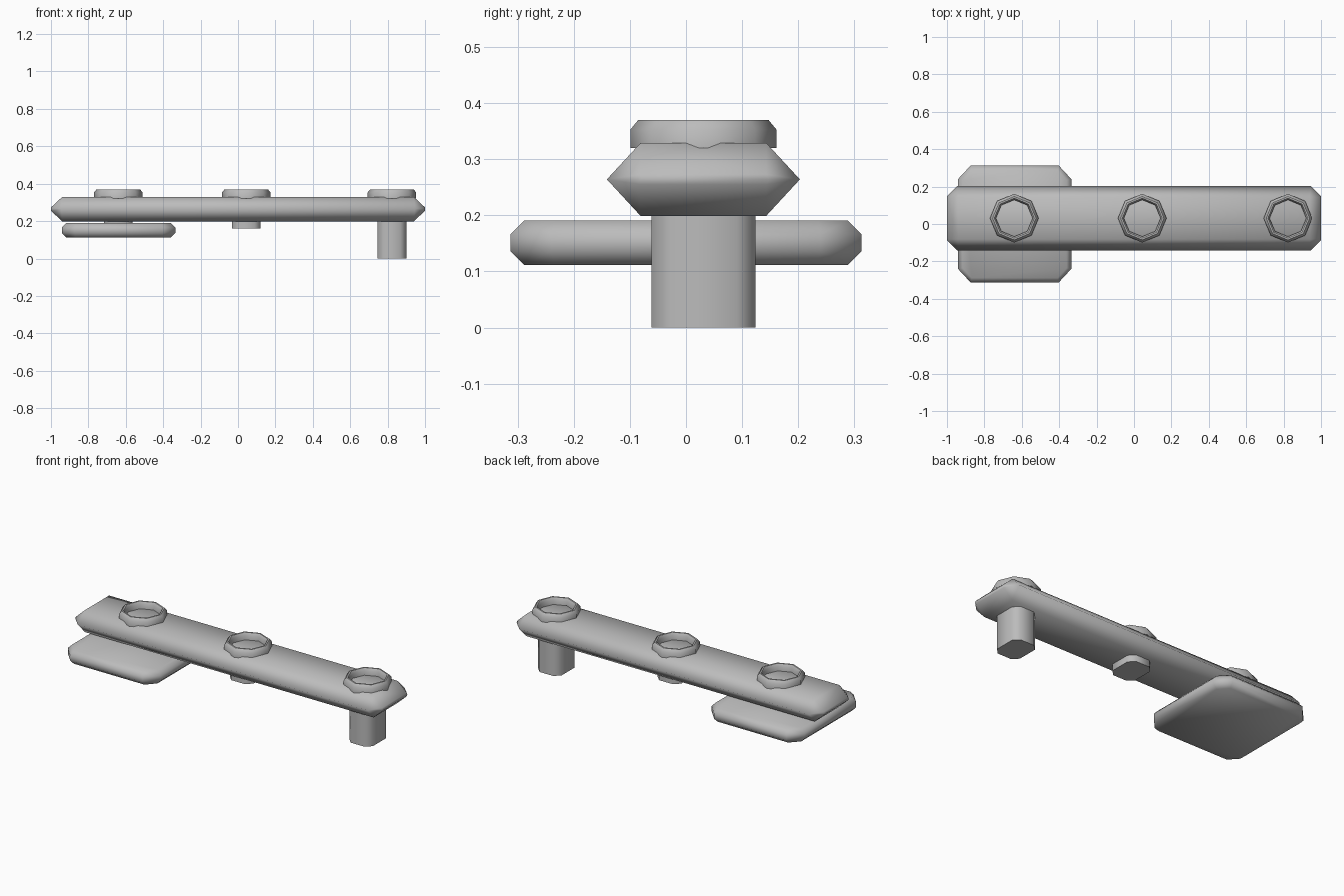
import bpy, bmesh, math

if "Cube" in bpy.data.objects:
    bpy.data.objects.remove(bpy.data.objects["Cube"])

grey = bpy.data.materials.new("plain grey")
grey.diffuse_color = (0.5, 0.5, 0.5, 1)
grey.use_nodes = True
grey.node_tree.nodes["Principled BSDF"].inputs["Base Color"].default_value = grey.diffuse_color
CY = 0.031  # centre line of the bar
PIN_X = (-0.64, 0.044, 0.823)


def finish(name, bm, angle=50):
    bmesh.ops.recalc_face_normals(bm, faces=bm.faces[:])
    me = bpy.data.meshes.new(name)
    bm.to_mesh(me)
    bm.free()
    me.materials.append(grey)
    me.shade_smooth()
    me.set_sharp_from_angle(angle=math.radians(angle))
    ob = bpy.data.objects.new(name, me)
    bpy.context.collection.objects.link(ob)
    return ob


def hull(name, pts, centre):
    """Convex solid from one octant of corner points mirrored on all axes."""
    bm = bmesh.new()
    seen = {(x * a, y * b, z * c) for x, y, z in pts
            for a in (-1, 1) for b in (-1, 1) for c in (-1, 1)}
    for p in sorted(seen):
        bm.verts.new([p[i] + centre[i] for i in range(3)])
    bmesh.ops.convex_hull(bm, input=bm.verts[:])
    bmesh.ops.remove_doubles(bm, verts=bm.verts[:], dist=1e-5)
    bmesh.ops.dissolve_limit(bm, angle_limit=0.01, verts=bm.verts[:], edges=bm.edges[:])
    return finish(name, bm)


# Long bar: top rectangle, side ridge and small end facet
hull("long_bar",
     [(0.94, 0.112, 0.065), (0.945, 0.172, 0.0),
      (1.0, 0.112, 0.009), (1.0, 0.117, 0.0)],
     (0, CY, 0.264))

# Foot plate with clipped corners and chamfered rims
hull("foot_plate",
     [(0.278, 0.235, 0.040), (0.230, 0.288, 0.040),
      (0.303, 0.240, 0.015), (0.235, 0.313, 0.015)],
     (-0.638, 0, 0.151))

# Pins under the bar: into the plate, short stub, long leg
for name, x, bottom in zip(("plate_pin", "short_pin", "long_pin"),
                           PIN_X, (0.17, 0.16, 0.0)):
    top = 0.24
    hull(name, [(0.077, 0.060, (top - bottom) / 2), (0.045, 0.0925, (top - bottom) / 2)],
         (x, CY, (top + bottom) / 2))

# Octagonal raised collars on top of the bar
PROFILE = [(0.098, 0.32), (0.130, 0.32), (0.130, 0.353),
           (0.116, 0.37), (0.107, 0.37), (0.098, 0.355)]
for name, x in zip(("left_collar", "middle_collar", "right_collar"), PIN_X):
    bm = bmesh.new()
    rings = []
    for i in range(8):
        a = math.tau * i / 8
        rings.append([bm.verts.new((x + r * math.cos(a), CY + r * math.sin(a), z))
                      for r, z in PROFILE])
    n = len(PROFILE)
    for i in range(8):
        p, q = rings[i], rings[(i + 1) % 8]
        for j in range(n):
            k = (j + 1) % n
            bm.faces.new((p[j], q[j], q[k], p[k]))
    finish(name, bm)
